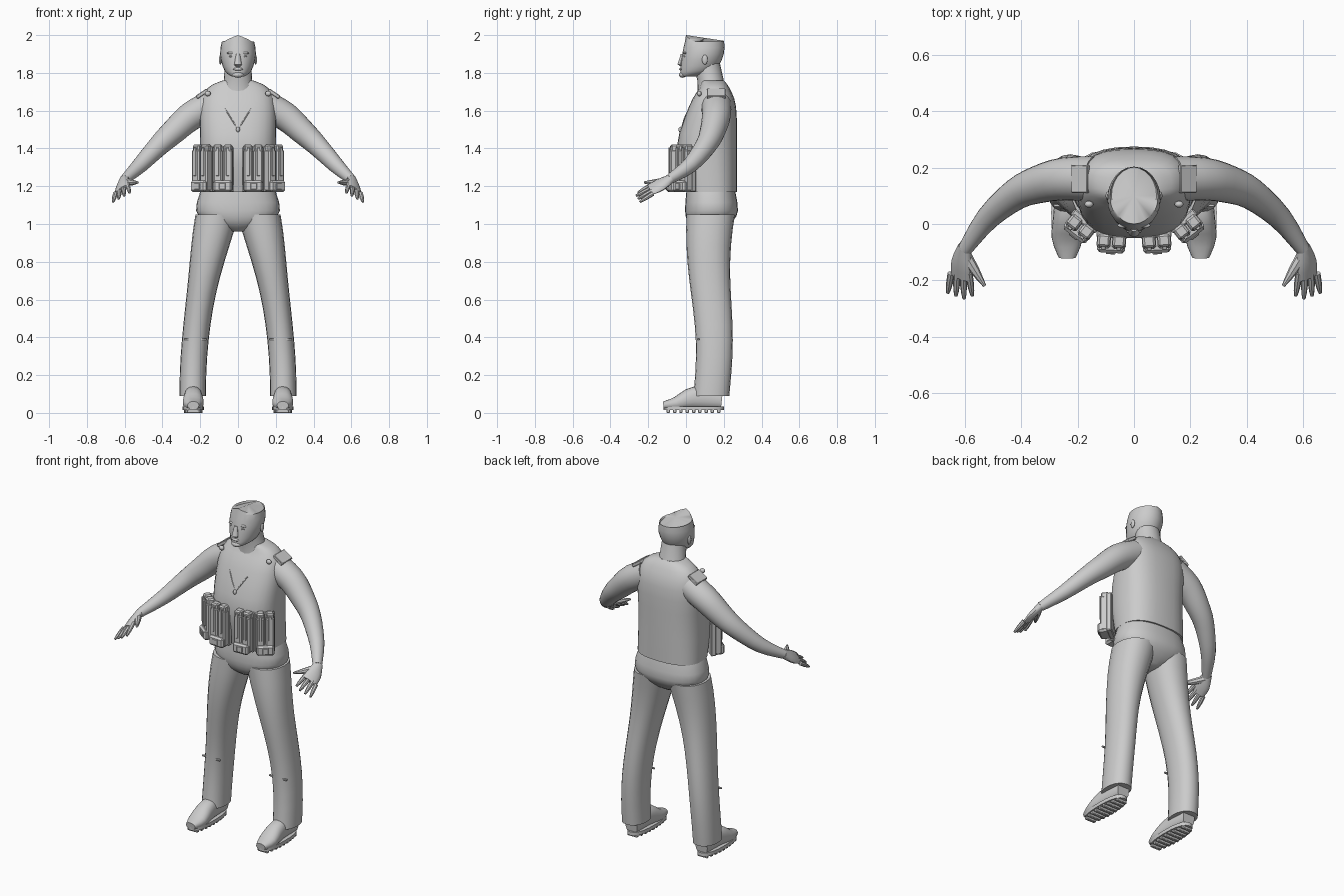
import bpy, bmesh, math
from mathutils import Vector, Matrix

cube = bpy.data.objects.get("Cube")
if cube:
    bpy.data.objects.remove(cube, do_unlink=True)

GREY = (0.6, 0.6, 0.6, 1)
grey = bpy.data.materials.new("plain grey")
grey.use_nodes = True
grey.diffuse_color = GREY
grey.node_tree.nodes["Principled BSDF"].inputs["Base Color"].default_value = GREY
UP = Vector((0, 0, 1))
HAND_UP = Vector((.6, 0, .8))


def finish(name, bm, side=1, angle=40):
    """Mirror when side is -1, then turn the bmesh into a shaded object."""
    bmesh.ops.scale(bm, vec=(side, 1, 1), verts=bm.verts)
    bmesh.ops.recalc_face_normals(bm, faces=bm.faces)
    mesh = bpy.data.meshes.new(name)
    bm.to_mesh(mesh)
    bm.free()
    mesh.materials.append(grey)
    part = bpy.data.objects.new(name, mesh)
    bpy.context.collection.objects.link(part)
    bpy.ops.object.select_all(action='DESELECT')
    bpy.context.view_layer.objects.active = part
    part.select_set(True)
    bpy.ops.object.shade_smooth_by_angle(angle=math.radians(angle))


def spline(keys, steps=3):
    """Fill in smooth rings between a few key rings."""
    rings = []
    for i in range(len(keys) - 1):
        before, start = keys[max(i - 1, 0)], keys[i]
        end, after = keys[i + 1], keys[min(i + 2, len(keys) - 1)]
        for step in range(steps):
            t = step / steps
            rings.append([b + t * ((c - a) + t * ((2 * a - 5 * b + 4 * c - d)
                          + t * (3 * b - a - 3 * c + d))) / 2
                          for a, b, c, d in zip(before, start, end, after)])
    return rings + [keys[-1]]


def loft(rings, follow=None, power=2, sides=20):
    """Skin rings (x, y, z, radius or two radii); follow is the up side along a path."""
    bm = bmesh.new()
    points = [Vector(ring[:3]) for ring in rings]
    loops = []
    for i, ring in enumerate(rings):
        across, up = Vector((1, 0, 0)), Vector((0, 1, 0))
        if follow:
            ahead = points[min(i + 1, len(points) - 1)] - points[max(i - 1, 0)]
            across = ahead.cross(follow).normalized()
            up = across.cross(ahead.normalized())
        loop = []
        for k in range(sides):
            angle = math.tau * k / sides
            u, v = (math.copysign(abs(w) ** (2 / power), w)
                    for w in (math.cos(angle), math.sin(angle)))
            loop.append(bm.verts.new(points[i] + across * u * ring[3] + up * v * ring[-1]))
        loops.append(loop)
    for low, high in zip(loops, loops[1:]):
        for k in range(sides):
            bm.faces.new((low[k - 1], low[k], high[k], high[k - 1]))
    caps = [bm.faces.new(loops[0]), bm.faces.new(loops[-1])]
    bmesh.ops.poke(bm, faces=caps)
    return bm


def add_box(bm, centre, size, turn=Matrix()):
    """Add a box with lightly bevelled edges."""
    matrix = turn @ Matrix.Translation(centre) @ Matrix.Diagonal((*size, 1))
    made = bmesh.ops.create_cube(bm, size=1, matrix=matrix)
    edges = list({edge for vert in made["verts"] for edge in vert.link_edges})
    bmesh.ops.bevel(bm, geom=edges, offset=min(size) / 6, segments=1, affect='EDGES')


def blob(centre, size):
    bm = bmesh.new()
    matrix = Matrix.Translation(centre) @ Matrix.Diagonal((*size, 1))
    bmesh.ops.create_uvsphere(bm, u_segments=12, v_segments=8, radius=1, matrix=matrix)
    return bm


def leg_ring(z):
    """Trouser cross-section: bowed outward, narrowing down, knee set back."""
    t = 1.1 - z
    x = .1 + .14 * math.sin(t * math.pi / 2)
    y = .135 - .015 * math.sin(t * math.tau)
    width = .07 + .045 * math.exp(-8 * t * t)
    depth = .095 + .037 * (1 - t) ** 2
    return x, y, z, width, depth


# Vest and trouser seat
finish("vest", loft(spline([
    (0, .13, 1.17, .2, .14), (0, .11, 1.4, .2, .16), (0, .14, 1.62, .2, .125),
    (0, .15, 1.72, .16, .08), (0, .14, 1.76, .08, .06)]), power=2.6, sides=28))
finish("trouser_seat", loft(spline([
    (0, .13, 1.2, .19, .125), (0, .135, 1.07, .222, .14),
    (0, .125, 1, .15, .11), (0, .12, .96, .03, .06)]), power=2.4, sides=28), angle=60)

# Neck, and a head with a ridged crown sloping to the back
finish("neck", loft([(0, .14, 1.7, .1, .08), (0, .13, 1.76, .075, .07), (0, .11, 1.85, .07, .07)]))
head = loft(spline([
    (0, .01, 1.78, .03, .04), (0, .06, 1.81, .07, .09),
    (0, .09, 1.9, .095, .11), (0, .1, 1.99, .08, .1)]), sides=24)
for vert in head.verts:
    if vert.co.z > 1.98:
        vert.co.z = 2 - .15 * max(vert.co.y, 0) - .35 * abs(vert.co.x)
finish("head", head, angle=50)

# Face
finish("nose", loft([(0, -.02, 1.835, .017, .01), (0, -.03, 1.845, .02, .016),
                     (0, -.018, 1.9, .01, .01)], sides=10))
finish("lips", blob((0, -.026, 1.82), (.026, .01, .008)))
finish("chin", blob((0, -.018, 1.79), (.03, .02, .016)))

# Zip pull at the bottom of the neckline
finish("zip_pull", blob((0, -.03, 1.5), (.01, .01, .015)))

for name, side in (("left", 1), ("right", -1)):
    finish(name + "_brow", blob((.035, -.005, 1.905), (.024, .01, .007)), side)
    finish(name + "_eye", blob((.035, -.005, 1.887), (.014, .01, .006)), side)
    finish(name + "_ear", blob((.093, .1, 1.87), (.008, .015, .026)), side)

    # Arm, palm, fingers and thumb
    finish(name + "_arm", loft(spline([
        (.14, .16, 1.63, .08), (.25, .16, 1.57, .076), (.34, .14, 1.49, .067),
        (.42, .105, 1.415, .056), (.52, .02, 1.31, .042), (.6, -.09, 1.235, .026)]),
        follow=UP), side)
    finish(name + "_palm", loft(spline([
        (.6, -.08, 1.24, .026, .024), (.613, -.14, 1.205, .044, .02),
        (.618, -.19, 1.18, .042, .012)]), follow=HAND_UP, sides=12), side)
    for i in range(4):
        root = Vector((.586 + i * .021, -.175, 1.21 - i * .016))
        reach = Vector((i * .008 - .012, -.09 + abs(i - 1) * .01, -.045))
        rings = [(*(root + reach * t), .013 - .007 * t ** 3) for t in (0, .5, .8, 1)]
        finish(f"{name}_finger_{i + 1}", loft(rings, follow=UP, sides=8), side)
    finish(name + "_thumb", loft(spline([
        (.605, -.1, 1.225, .022), (.565, -.165, 1.22, .017), (.53, -.22, 1.22, .006)]),
        follow=UP, sides=8), side)

    # Trouser leg, with a seam across the knee
    rings = [leg_ring(1.05 - i / 12) for i in range(12)] + [leg_ring(.09)]
    finish(name + "_trouser_leg", loft(rings, power=2.2), side)
    seam = bmesh.new()
    x, y, z, width, depth = leg_ring(.39)
    for offset in (-width / 2, width / 2):
        add_box(seam, (x + offset, y - depth * .86, z), (.05, .01, .01))
    finish(name + "_knee_seam", seam, side)

    # Shoe upper, sole and treads
    foot = .237
    finish(name + "_shoe", loft(spline([
        (foot, -.12, .04, .03, .02), (foot, -.05, .05, .055, .036),
        (foot, .05, .08, .048, .06), (foot, .19, .07, .04, .05)]),
        follow=UP, power=2.3), side)
    finish(name + "_sole", loft([(foot, .04, z, .057, .16) for z in (.014, .035)], power=2.5), side)
    treads = bmesh.new()
    for i in range(-4, 5):
        add_box(treads, (foot, .04 + i / 30, .01), (.1 - .002 * i * i, .018, .02))
    finish(name + "_treads", treads, side)

    # Ammunition pouches: paired pockets with lids and straps, and a buckled flap
    for i in range(2):
        turn = (Matrix.Translation((.08 + i * .11, -.06 + i * .05, 1.17))
                @ Matrix.Rotation(.06 + i * .6, 4, 'Z'))
        pouch = bmesh.new()
        add_box(pouch, (0, .025, .12), (.11, .03, .24), turn)
        for x in (-.027, .027):
            add_box(pouch, (x, 0, .115), (.05, .055, .22), turn)
            add_box(pouch, (x, 0, .225), (.045, .045, .05), turn)
            add_box(pouch, (x, -.027, .16), (.016, .01, .15), turn)
        add_box(pouch, (0, -.01, .03), (.1, .065, .06), turn)
        add_box(pouch, (0, -.04, .03), (.035, .015, .035), turn)
        finish(f"{name}_pouch_{i + 1}", pouch, side, angle=25)

    # Shoulder flap resting on the arm, and its button
    flap = bmesh.new()
    tilt = Matrix.Translation((.19, .16, 1.69)) @ Matrix.Rotation(.6, 4, 'Y')
    add_box(flap, (0, 0, 0), (.07, .1, .02), tilt)
    finish(name + "_shoulder_flap", flap, side)
    finish(name + "_button", blob((.16, .07, 1.69), (.016, .012, .014)), side)

    # Neckline edge, laid on the chest
    finish(name + "_neckline", loft(spline([
        (.12, .07, 1.69, .003), (.05, 0, 1.58, .003), (0, -.025, 1.5, .003)]),
        follow=UP, sides=6), side)
